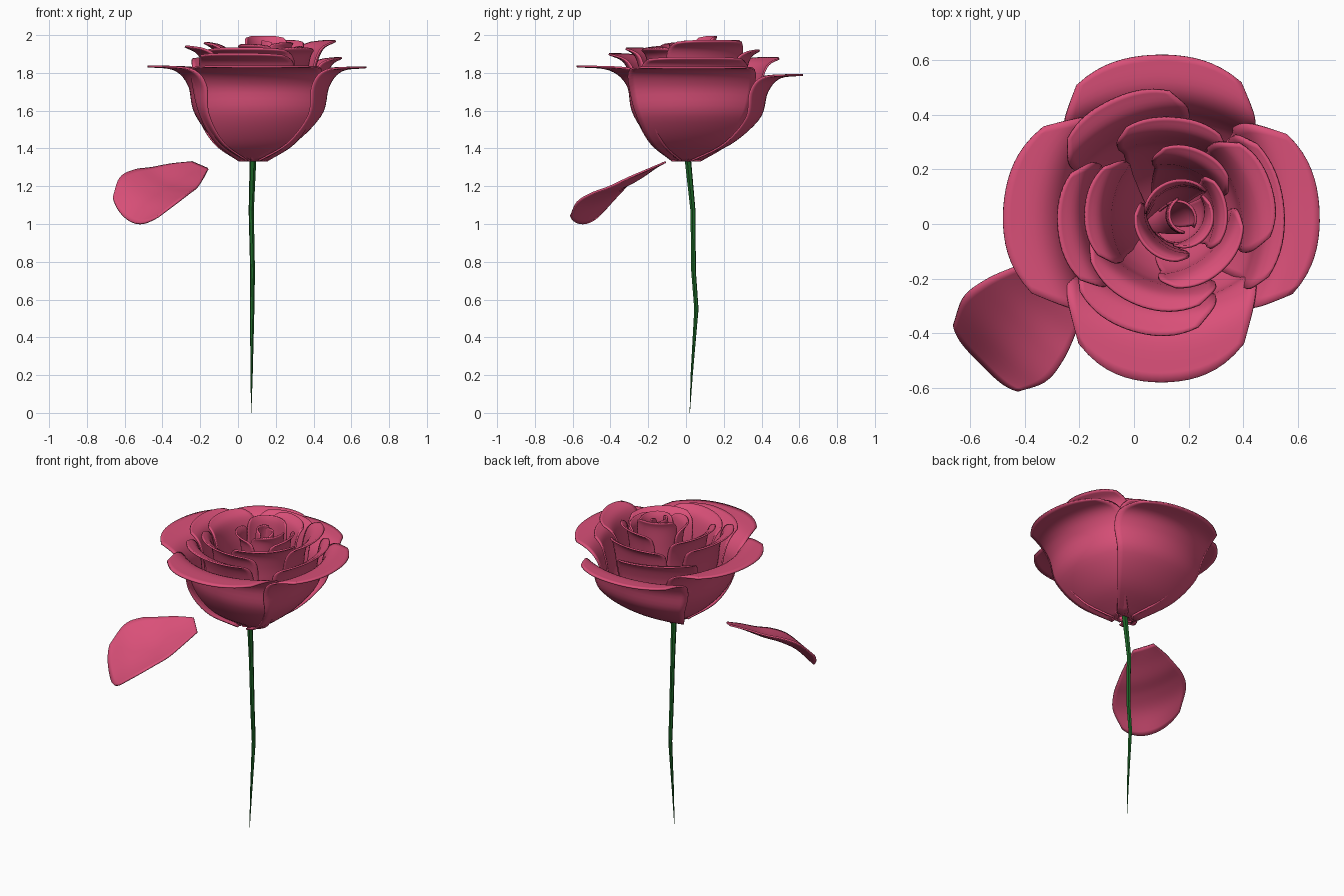
import bpy, math
from math import sin, cos, radians

if "Cube" in bpy.data.objects:
    bpy.data.objects.remove(bpy.data.objects["Cube"])


def material(name, rgb):
    m = bpy.data.materials.new(name)
    m.diffuse_color = (*rgb, 1)
    m.use_nodes = True
    m.node_tree.nodes["Principled BSDF"].inputs["Base Color"].default_value = m.diffuse_color
    return m


PINK = material("petal_pink", (0.70, 0.08, 0.19))
GREEN = material("stem_green", (0.012, 0.13, 0.02))


def spline(vals, t):
    """Catmull-Rom through evenly spaced values, t in 0..1."""
    n = len(vals) - 1
    i = min(int(t * n), n - 1)
    f = t * n - i
    b, c = vals[i], vals[i + 1]
    a = vals[i - 1] if i else 2 * b - c
    d = vals[i + 2] if i + 2 <= n else 2 * c - b
    return b + 0.5 * f * (c - a + f * (2 * a - 5 * b + 4 * c - d + f * (3 * (b - c) + d - a)))


def sheet(name, func, nu=18, nv=26):
    """Thin smooth surface from func(u, v), u in -1..1 and v in 0..1."""
    verts = [func(2 * i / nu - 1, j / nv) for j in range(nv + 1) for i in range(nu + 1)]
    w = nu + 1
    faces = [(j * w + i, j * w + i + 1, (j + 1) * w + i + 1, (j + 1) * w + i)
             for j in range(nv) for i in range(nu)]
    me = bpy.data.meshes.new(name)
    me.from_pydata(verts, [], faces)
    me.polygons.foreach_set("use_smooth", [True] * len(faces))
    me.materials.append(PINK)
    ob = bpy.data.objects.new(name, me)
    bpy.context.collection.objects.link(ob)
    s = ob.modifiers.new("thickness", "SOLIDIFY")
    s.thickness = 0.01
    s.offset = 0
    return ob


BASE_Z = 1.335


def petal(name, centre, wrap, heights, deg, body, tip, top, half):
    """Cupped petal: body radius, curled tip radius, top height, half width."""
    a = radians(deg)
    h = top - BASE_Z
    rs = [0.03, 0.55 * body, 0.9 * body, body, body + 0.35 * (tip - body), tip]
    ws = [0.2, 0.58, 0.85, 0.97, 0.98, 0.8]
    bend = body * wrap

    def f(u, v):
        v *= 1 - 0.05 * abs(u) ** 4
        phi = u * half * spline(ws, v) / bend
        r = spline(rs, v) - bend * (1 - cos(phi))
        t = bend * sin(phi)
        k = min(1, v * 2.5)
        cx = 0.08 + (centre[0] - 0.08) * k
        cy = centre[1] * k
        return (cx + r * cos(a) - t * sin(a), cy + r * sin(a) + t * cos(a),
                BASE_Z + h * spline(heights, v))
    sheet(name, f)


# Flower rings: centre, cupping, height profile,
# then petals as (angle, body radius, tip radius, top height, half width)
CURLED = [0, 0.2, 0.5, 0.8, 0.965, 1]
UPRIGHT = [0, 0.2, 0.48, 0.76, 0.93, 1]
rings = {
    "outer_petal": ((0.10, 0.02), 1.6, CURLED, [
        (2, 0.38, 0.58, 1.83, 0.36), (176, 0.36, 0.58, 1.835, 0.38),
        (91, 0.41, 0.60, 1.79, 0.37), (270, 0.33, 0.60, 1.835, 0.38)]),
    "middle_petal": ((0.12, 0.02), 1.5, UPRIGHT, [
        (115, 0.36, 0.48, 1.88, 0.25), (5, 0.34, 0.43, 1.88, 0.30),
        (253, 0.30, 0.43, 1.90, 0.28), (185, 0.29, 0.40, 1.94, 0.24),
        (18, 0.28, 0.40, 1.97, 0.22), (86, 0.29, 0.37, 1.92, 0.21)]),
    "inner_petal": ((0.14, 0.03), 1.4, UPRIGHT, [
        (248, 0.26, 0.35, 1.93, 0.27), (312, 0.20, 0.27, 1.93, 0.21),
        (176, 0.23, 0.32, 1.96, 0.20), (66, 0.19, 0.26, 1.97, 0.16),
        (5, 0.16, 0.20, 1.94, 0.14)]),
    "bud_petal": ((0.17, 0.03), 1.3, UPRIGHT, [
        (222, 0.13, 0.17, 1.95, 0.15), (110, 0.11, 0.13, 1.995, 0.14),
        (330, 0.09, 0.12, 1.96, 0.13), (190, 0.05, 0.04, 1.97, 0.09),
        (50, 0.05, 0.05, 1.95, 0.09)]),
}
for ring, (centre, wrap, heights, petals) in rings.items():
    for i, p in enumerate(petals):
        petal(f"{ring}_{i + 1}", centre, wrap, heights, *p)


# Loose petal beside the stem, tip curling down and corners lifted
def loose(u, v):
    t = u * spline([0.06, 0.12, 0.17, 0.205, 0.215, 0.17], v)
    s = 0.51 * v * (1 - 0.05 * u ** 4)
    x = -0.20 - 0.7071 * (s + t)
    y = -0.15 - 0.7071 * (s - t)
    z = spline([1.31, 1.265, 1.215, 1.175, 1.115, 1.01], v) + 0.3 * t + 0.08 * v * u * u
    return (x, y, z)


sheet("loose_petal", loose)

# Stem: kinked tube tapering to a point
path = [(0.07, 0.02, 0.0, 0.001), (0.072, 0.03, 0.2, 0.006), (0.075, 0.055, 0.55, 0.012),
        (0.077, 0.04, 0.75, 0.013), (0.07, 0.037, 1.07, 0.014), (0.08, 0.008, 1.36, 0.018)]
cu = bpy.data.curves.new("stem", "CURVE")
cu.dimensions = "3D"
cu.bevel_depth = 1.0
cu.bevel_resolution = 1
cu.use_fill_caps = True
sp = cu.splines.new("POLY")
sp.points.add(len(path) - 1)
for pt, (x, y, z, r) in zip(sp.points, path):
    pt.co = (x, y, z, 1)
    pt.radius = r
sp.use_smooth = False
cu.materials.append(GREEN)
bpy.context.collection.objects.link(bpy.data.objects.new("stem", cu))
